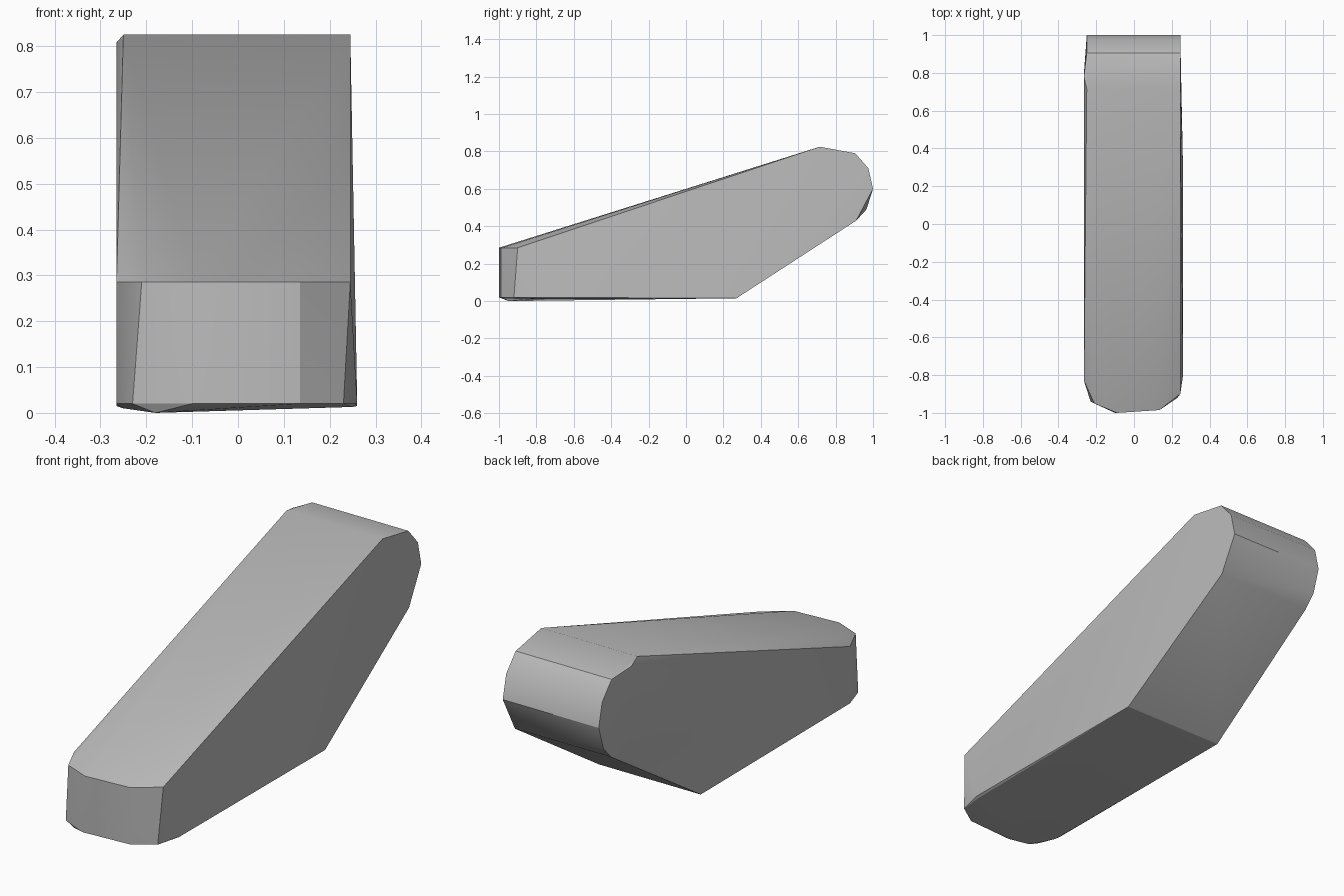
import bpy
import bmesh
import math

cube = bpy.data.objects.get("Cube")
if cube:
    bpy.data.objects.remove(cube, do_unlink=True)

# Plain grey finish
grey = bpy.data.materials.new("plain_grey")
grey.use_nodes = True
colour = (0.5, 0.5, 0.5, 1.0)
grey.diffuse_color = colour
grey.node_tree.nodes["Principled BSDF"].inputs["Base Color"].default_value = colour

# Rounded nose: plan outlines (x, y) of its upper and lower rims
nose_top = [(0.245, -0.9), (0.135, -0.985), (-0.09, -1.0), (-0.21, -0.95), (-0.265, -0.83)]
nose_low = [(0.26, -0.8), (0.23, -0.92), (0.135, -0.985), (-0.1, -1.0), (-0.23, -0.94), (-0.265, -0.83)]

# Rounded tail: side outlines (y, z) of its left and right sides
tail_left = [(0.715, 0.825), (0.905, 0.79), (0.975, 0.71), (1.0, 0.6), (0.91, 0.43)]
tail_right = tail_left + [(0.965, 0.49)]

points = [(x, y, 0.285) for x, y in nose_top]
points += [(x, y, 0.02) for x, y in nose_low]
points += [(0.245, y, z) for y, z in tail_left]
points += [(-0.25, y, z) for y, z in tail_right]
# Right flank bulge and slightly uneven underside
points += [(-0.265, 0.78, 0.808), (-0.265, 0.8, 0.38)]
points += [(0.26, 0.27, 0.015), (-0.265, 0.27, 0.015)]
points += [(0.25, -0.8, 0.013), (-0.25, -0.85, 0.01), (-0.18, -0.95, 0.0)]

# Wedge-shaped body wrapped around the rims
bm = bmesh.new()
for p in points:
    bm.verts.new(p)
hull = bmesh.ops.convex_hull(bm, input=bm.verts[:])
loose = {v for v in hull["geom_interior"] + hull["geom_unused"]
         if isinstance(v, bmesh.types.BMVert)}
bmesh.ops.delete(bm, geom=list(loose), context="VERTS")
bmesh.ops.recalc_face_normals(bm, faces=bm.faces[:])
mesh = bpy.data.meshes.new("wedge_body")
bm.to_mesh(mesh)
bm.free()
mesh.materials.append(grey)

body = bpy.data.objects.new("wedge_body", mesh)
bpy.context.collection.objects.link(body)
bpy.ops.object.select_all(action="DESELECT")
body.select_set(True)
bpy.context.view_layer.objects.active = body
bpy.ops.object.shade_smooth_by_angle(angle=math.radians(30))
